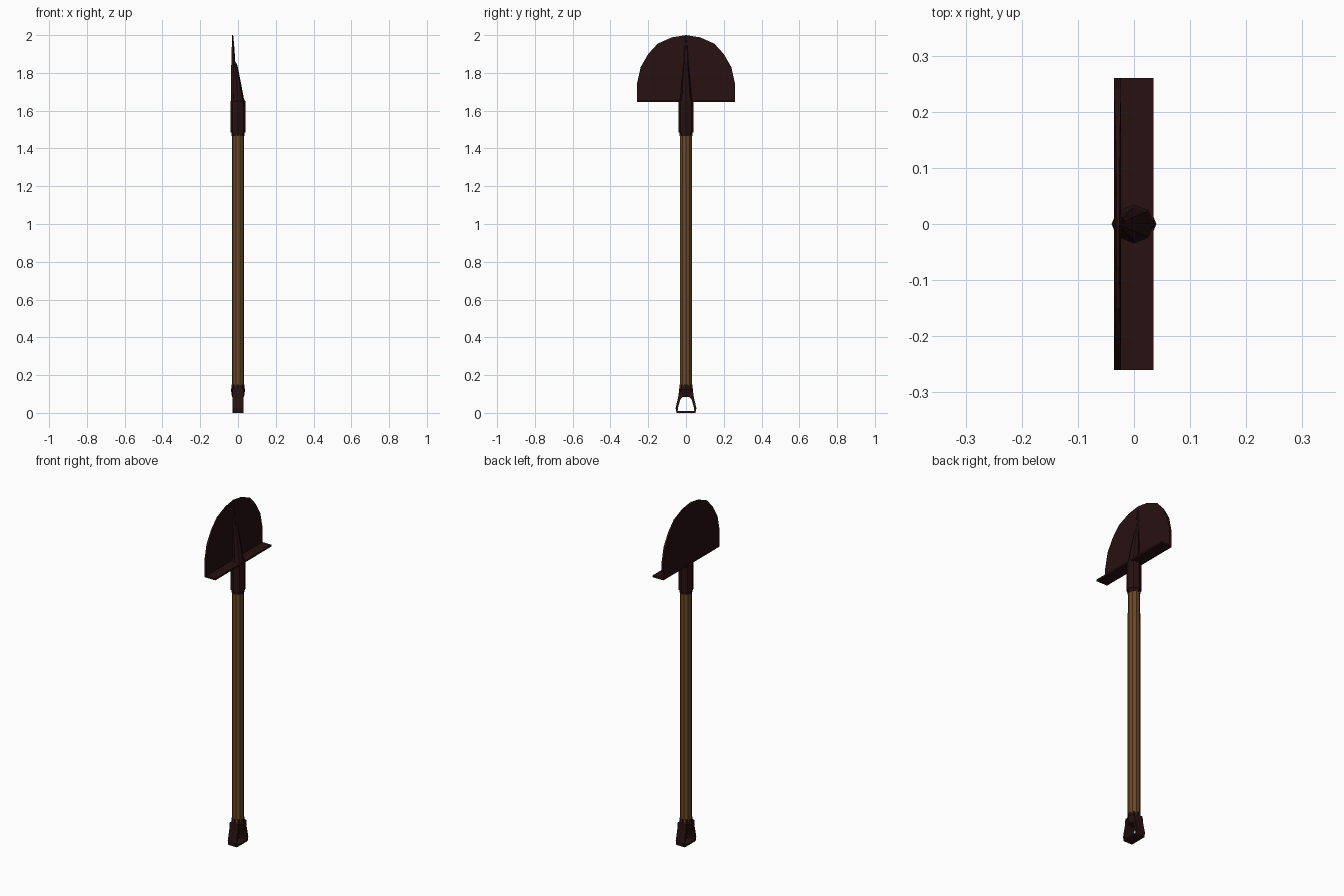
import bpy, bmesh, math

if "Cube" in bpy.data.objects:
    bpy.data.objects.remove(bpy.data.objects["Cube"])


def material(name, rgb):
    m = bpy.data.materials.new(name)
    m.diffuse_color = (*rgb, 1)
    m.use_nodes = True
    m.node_tree.nodes["Principled BSDF"].inputs["Base Color"].default_value = m.diffuse_color
    return m


metal = material("dark rusty iron", (0.021, 0.0055, 0.006))
wood = material("brown wood", (0.145, 0.066, 0.019))


def finish(name, bm, mat, smooth=False):
    bmesh.ops.recalc_face_normals(bm, faces=bm.faces)
    me = bpy.data.meshes.new(name)
    bm.to_mesh(me)
    bm.free()
    me.materials.append(mat)
    for p in me.polygons:
        p.use_smooth = smooth
    ob = bpy.data.objects.new(name, me)
    bpy.context.scene.collection.objects.link(ob)
    return ob


def loft(name, rings, mat, sides=8):
    """Closed tube through rings of (z, x centre, x radius, y radius)."""
    bm = bmesh.new()
    loops = []
    for z, cx, rx, ry in rings:
        loops.append([bm.verts.new((cx + rx * math.cos(a), ry * math.sin(a), z))
                      for a in (2 * math.pi * i / sides for i in range(sides))])
    for lo, hi in zip(loops, loops[1:]):
        for i in range(sides):
            j = (i + 1) % sides
            bm.faces.new((lo[i], lo[j], hi[j], hi[i]))
    bm.faces.new(loops[0][::-1])
    bm.faces.new(loops[-1])
    return finish(name, bm, mat)


def plate(name, outline, x0, x1, mat):
    """Extrude a (y, z) outline between two x positions."""
    bm = bmesh.new()
    face = bm.faces.new([bm.verts.new((x0, y, z)) for y, z in outline])
    new = bmesh.ops.extrude_face_region(bm, geom=[face])["geom"]
    for v in new:
        if isinstance(v, bmesh.types.BMVert):
            v.co.x = x1
    return finish(name, bm, mat)


# Wooden shaft
loft("shaft", [(0.13, 0, 0.033, 0.033), (1.17, 0, 0.033, 0.033),
               (1.50, 0, 0.032, 0.032)], wood, 10)

# Blade: rounded half outline, mirrored, leaning in slightly at the tip
half = [(0.26, 1.65), (0.26, 1.74), (0.24, 1.83), (0.20, 1.90),
        (0.15, 1.955), (0.075, 1.988)]
outline = half + [(0, 2.0)] + [(-y, z) for y, z in reversed(half)]
blade = plate("blade", outline, -0.036, -0.023, metal)
for v in blade.data.vertices:
    t = max(0, (v.co.z - 1.85) / 0.15)
    v.co.x += 0.005 * t if v.co.x < -0.03 else -0.003 * t

# Foot tread across the base of the blade
plate("foot_tread", [(-0.26, 1.645), (0.26, 1.645), (0.26, 1.655), (-0.26, 1.655)],
      -0.036, 0.035, metal)

# Socket with a small collar
loft("socket", [(1.485, 0, 0.040, 0.040), (1.65, 0, 0.040, 0.040)], metal)
loft("socket_collar", [(1.467, 0, 0.034, 0.034), (1.487, 0, 0.036, 0.036)], metal)

# Tapered rib on the blade, with a thin extension to the tip
loft("blade_rib", [(1.645, 0, 0.040, 0.038), (1.665, 0, 0.031, 0.030),
                   (1.75, -0.008, 0.023, 0.023), (1.84, -0.016, 0.013, 0.014),
                   (1.86, -0.020, 0.006, 0.007)], metal)
loft("blade_tip_rib", [(1.83, -0.024, 0.010, 0.014), (1.92, -0.025, 0.007, 0.009),
                       (1.995, -0.028, 0.003, 0.003)], metal)

# Grip collar at the foot of the shaft
loft("grip_collar", [(0.085, 0, 0.032, 0.034), (0.125, 0, 0.038, 0.038),
                     (0.13, 0, 0.035, 0.035), (0.15, 0, 0.034, 0.034)], metal)

# Open D-shaped grip: two splayed arms and a bar
arm = [(0.018, 0.085), (0.036, 0.13), (0.04, 0.09), (0.055, 0.025),
       (0.05, 0.0), (0.044, 0.008), (0.043, 0.025), (0.03, 0.07)]
for side, s in (("left", -1), ("right", 1)):
    plate("grip_arm_" + side, [(s * y, z) for y, z in arm], -0.028, 0.028, metal)
plate("grip_bar", [(-0.05, 0), (0.05, 0), (0.047, 0.009), (-0.047, 0.009)],
      -0.028, 0.028, metal)
